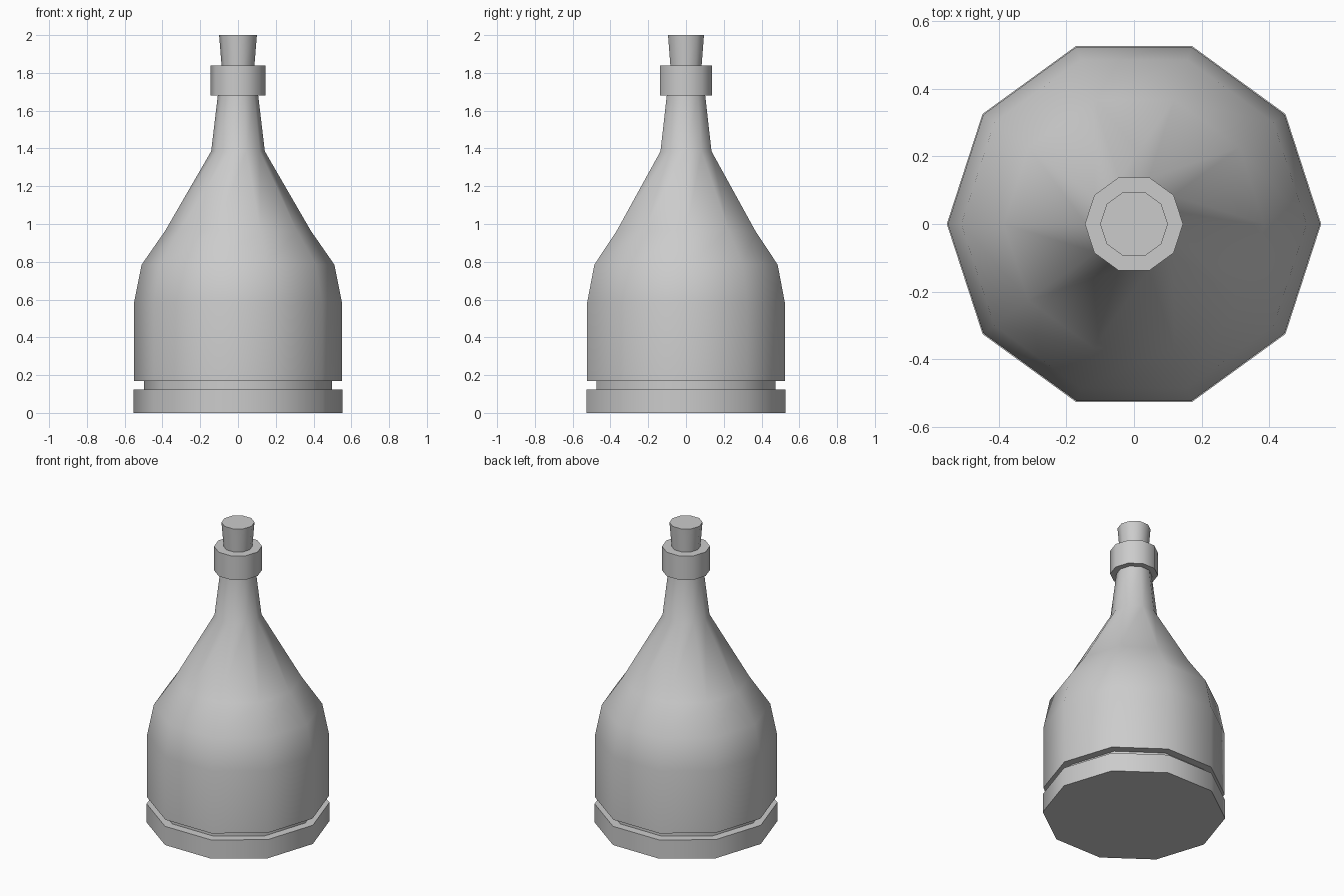
import bpy, bmesh, math

if "Cube" in bpy.data.objects:
    bpy.data.objects.remove(bpy.data.objects["Cube"])

SIDES = 10


def lathe(name, profile):
    """Revolve (radius, z) points into a closed ten-sided solid."""
    bm = bmesh.new()
    rings = []
    for r, z in profile:
        rings.append([bm.verts.new((r * math.cos(math.tau * i / SIDES),
                                    r * math.sin(math.tau * i / SIDES), z))
                      for i in range(SIDES)])
    for low, high in zip(rings, rings[1:]):
        for i in range(SIDES):
            j = (i + 1) % SIDES
            bm.faces.new((low[i], low[j], high[j], high[i]))
    bm.faces.new(rings[0][::-1])
    bm.faces.new(rings[-1])
    mesh = bpy.data.meshes.new(name)
    bm.to_mesh(mesh)
    bm.free()
    obj = bpy.data.objects.new(name, mesh)
    bpy.context.collection.objects.link(obj)
    bpy.ops.object.select_all(action='DESELECT')
    obj.select_set(True)
    bpy.context.view_layer.objects.active = obj
    bpy.ops.object.shade_smooth_by_angle(angle=math.radians(45))
    return obj


# Bottle: foot band, groove, body, shoulder, neck and lip collar
lathe("bottle", [
    (0.553, 0.0), (0.553, 0.125),
    (0.497, 0.125), (0.497, 0.168),
    (0.55, 0.168), (0.55, 0.585),
    (0.51, 0.785), (0.385, 0.965),
    (0.142, 1.385), (0.107, 1.68),
    (0.145, 1.68), (0.145, 1.84),
])

# Tapered stopper
lathe("cork", [(0.087, 1.84), (0.10, 2.0)])
